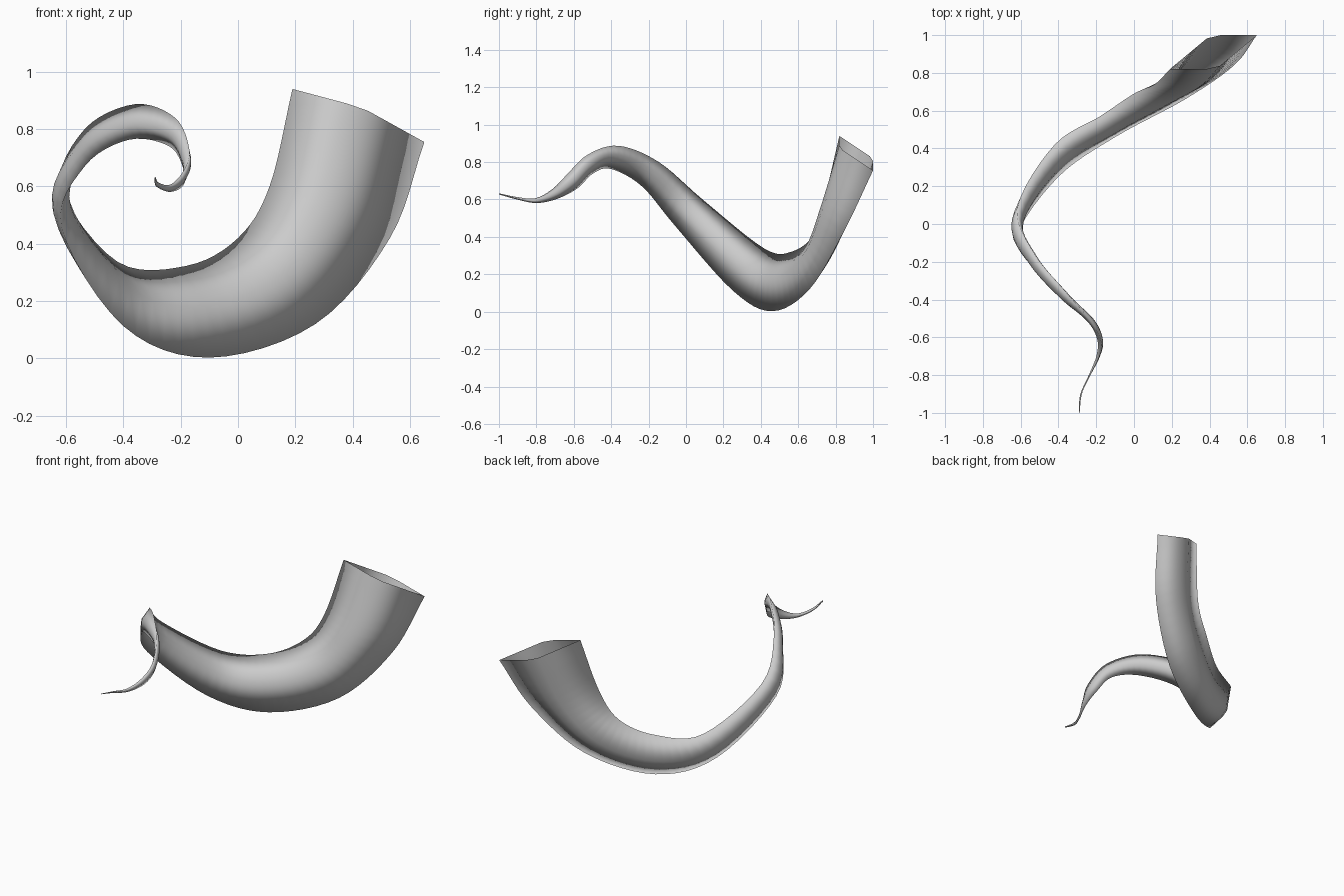
import bpy, bmesh
from mathutils import Vector

if "Cube" in bpy.data.objects:
    bpy.data.objects.remove(bpy.data.objects["Cube"])

# Stations from mouth to tip: centre, then half-width vector of the section
STATIONS = [
    ((.42, .91, .8475), (-.23, -.09, .0925)),
    ((.32, .79, .51), (-.21, -.05, .09)),
    ((.135, .675, .27), (-.135, .015, .15)),
    ((-.14, .515, .163), (-.04, .055, .16)),
    ((-.41, .335, .225), (-.01, .085, .112)),
    ((-.615, .02, .525), (0, .075, .07)),
    ((-.535, -.19, .735), (0, .045, .065)),
    ((-.37, -.38, .825), (.01, .02, .062)),
    ((-.23, -.51, .79), (.01, -.015, .05)),
    ((-.18, -.61, .695), (.01, -.03, .035)),
    ((-.19, -.70, .63), (0, -.015, .025)),
    ((-.235, -.80, .594), (0, -.004, .013)),
    ((-.28, -.90, .606), (.004, 0, .007)),
    ((-.29, -1.0, .63), (.002, 0, .003)),
]
# Flat six-sided section: along the width, across the thickness
SECTION = [(1, 0), (0, .31), (-.3, .27), (-1, 0), (0, -.31), (.3, -.27)]
STEPS = 6


def spline(pts):
    """Catmull-Rom through the points with extrapolated ends."""
    p = [Vector(q) for q in pts]
    p = [2 * p[0] - p[1]] + p + [2 * p[-1] - p[-2]]
    out = []
    for i in range(1, len(p) - 2):
        a, b, c, d = p[i - 1:i + 3]
        for s in range(STEPS):
            t = s / STEPS
            out.append(.5 * (2 * b + (c - a) * t + (2 * a - 5 * b + 4 * c - d) * t * t
                             + (3 * b - a - 3 * c + d) * t ** 3))
    return out + [p[-2]]


centres = spline([s[0] for s in STATIONS])
widths = spline([s[1] for s in STATIONS])

# Sweep the section along the spiral
bm = bmesh.new()
rings = []
for i, (c, u) in enumerate(zip(centres, widths)):
    tangent = centres[min(i + 1, len(centres) - 1)] - centres[max(i - 1, 0)]
    v = tangent.cross(u).normalized() * u.length
    rings.append([bm.verts.new(c + u * a + v * b) for a, b in SECTION])
n = len(SECTION)
for r0, r1 in zip(rings, rings[1:]):
    for j in range(n):
        k = (j + 1) % n
        bm.faces.new((r0[j], r0[k], r1[k], r1[j]))
# Close the tip, leave the mouth open
bm.faces.new(rings[-1])
bmesh.ops.recalc_face_normals(bm, faces=bm.faces[:])
for f in bm.faces:
    f.smooth = True

mesh = bpy.data.meshes.new("spiral_horn")
bm.to_mesh(mesh)
bm.free()
horn = bpy.data.objects.new("spiral_horn", mesh)
bpy.context.collection.objects.link(horn)
